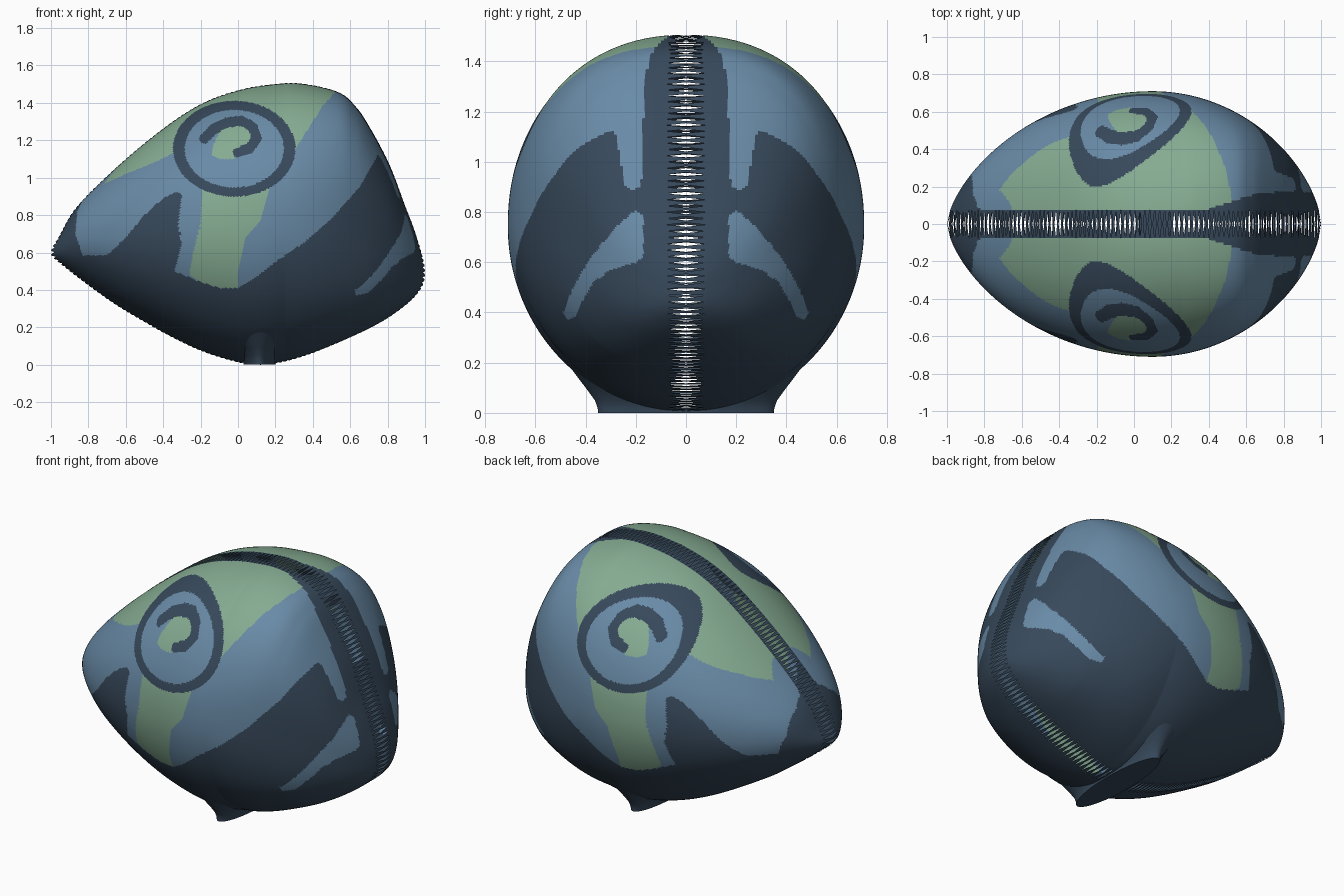
import bpy, bmesh
from math import acos, sin, cos, pi, hypot

cube = bpy.data.objects.get("Cube")
if cube:
    bpy.data.objects.remove(cube)


def material(name, colour):
    mat = bpy.data.materials.new(name)
    mat.use_nodes = True
    mat.diffuse_color = (*colour, 1)
    mat.node_tree.nodes["Principled BSDF"].inputs["Base Color"].default_value = (*colour, 1)
    return mat


MATERIALS = [
    material("light_blue", (.14, .255, .382)),
    material("soft_green", (.236, .41, .287)),
    material("dark_slate", (.038, .066, .104)),
]
BLUE, GREEN, DARK = range(3)

# Middle outline of the shell, nose to the left, in x and z
OUTLINE = [(-1, .6), (-.955, .69), (-.87, .835), (-.71, 1), (-.53, 1.16), (-.37, 1.285),
           (-.25, 1.365), (-.13, 1.425), (0, 1.467), (.13, 1.493), (.32, 1.505), (.53, 1.46),
           (.63, 1.38), (.71, 1.26), (.81, 1.07), (.89, .86), (.95, .7), (1, .5),
           (.955, .375), (.785, .24), (.54, .12), (.3, .03), (.1, 0), (-.1, .04),
           (-.31, .125), (-.58, .275), (-.74, .38), (-.95, .54)]

# Painted patches: side patches in x and z, rear patches in y and z
DARK_SIDE = [(-1.1, .97), (-.8, .97), (-.82, .9), (-.86, .82), (-.87, .7), (-.83, .585),
             (-.7, .585), (-.6, .68), (-.5, .8), (-.4, .89), (-.33, .925), (-.3, .91),
             (-.32, .75), (-.3, .65), (-.34, .5), (-.22, .45), (-.1, .41), (0, .41),
             (.1, .47), (.2, .55), (.35, .65), (.5, .78), (.65, .95), (.73, 1.09),
             (.755, 1.135), (1.1, 1.135), (1.1, -.1), (-1.1, -.1)]
GREEN_TOP = [(-.72, .965), (-.6, 1.02), (-.45, 1.08), (-.33, 1.14), (-.1, 1.1), (.1, 1.05),
             (.28, 1.11), (.45, 1.38), (.53, 1.47), (.53, 1.7), (-.59, 1.7), (-.62, 1.09)]
GREEN_STRIPE = [(-.19, .95), (-.2, .75), (-.24, .6), (-.26, .485), (-.22, .45), (-.1, .41),
                (0, .41), (0, .5), (.04, .68), (.12, .77), (.17, .95)]
GREEN_EYE = [(-.14, 1.12), (-.13, 1.18), (-.09, 1.26), (-.03, 1.3), (.06, 1.29),
             (.08, 1.22), (.05, 1.17), (0, 1.15), (-.02, 1.1), (-.1, 1.1)]
SPIRAL = [(0, 1.135), (.06, 1.155), (.1, 1.21), (.08, 1.27), (.02, 1.305),
          (-.06, 1.295), (-.13, 1.26), (-.18, 1.21)]
REAR_NOTCH = [(.3, 1.14), (.275, 1.1), (.26, 1), (.24, .9), (.215, .885), (.18, .9),
              (.17, 1), (.15, 1.14)]
REAR_CRESCENT = [(.2, .81), (.28, .74), (.38, .62), (.45, .5), (.49, .4), (.47, .37),
                 (.44, .385), (.41, .45), (.37, .52), (.3, .57), (.2, .6), (.165, .62),
                 (.16, .78)]


def clamp(v):
    return max(0, min(1, v))


def inside(p, poly):
    hit = False
    for (ax, ay), (bx, by) in zip(poly, poly[1:] + poly[:1]):
        if (ay > p[1]) != (by > p[1]) and p[0] < ax + (p[1] - ay) * (bx - ax) / (by - ay):
            hit = not hit
    return hit


def near(p, path, reach):
    for (ax, ay), (bx, by) in zip(path, path[1:]):
        dx, dy = bx - ax, by - ay
        u = clamp(((p[0] - ax) * dx + (p[1] - ay) * dy) / (dx * dx + dy * dy))
        if hypot(p[0] - ax - u * dx, p[1] - ay - u * dy) < reach:
            return True
    return False


def paint(c):
    """Choose the colour of a shell face from its centre."""
    if c.y < .08 + .09 * clamp((c.x - .4) / .28):
        return DARK
    p, rear = (c.x, c.z), (c.y, c.z)
    ring = hypot((c.x + .02) / .327, (c.z - 1.155) / .256)
    if ring < 1:
        if ring > .81 or near(p, SPIRAL, .027):
            return DARK
        return GREEN if inside(p, GREEN_EYE) else BLUE
    if c.x > .55 and (inside(rear, REAR_NOTCH) or inside(rear, REAR_CRESCENT)):
        return BLUE
    if inside(p, DARK_SIDE):
        return DARK
    if inside(p, GREEN_TOP) or inside(p, GREEN_STRIPE):
        return GREEN
    return BLUE


def spline_loop(points, count):
    """Closed smooth curve, resampled at even spacing."""
    n, fine = len(points), []
    for i in range(n):
        a, b, c, d = (points[(i + k) % n] for k in (-1, 0, 1, 2))
        for s in range(40):
            u = s / 40
            fine.append([.5 * (2 * q + (r - p) * u + (2 * p - 5 * q + 4 * r - t) * u * u
                               + (3 * q - p - 3 * r + t) * u ** 3)
                         for p, q, r, t in zip(a, b, c, d)])
    fine.append(fine[0])
    run = [0]
    for p, q in zip(fine, fine[1:]):
        run.append(run[-1] + hypot(q[0] - p[0], q[1] - p[1]))
    out, k = [], 0
    for i in range(count):
        goal = run[-1] * i / count
        while run[k + 1] < goal:
            k += 1
        u = (goal - run[k]) / (run[k + 1] - run[k])
        out.append([p + (q - p) * u for p, q in zip(fine[k], fine[k + 1])])
    return out


def heights(path):
    """Height of a left-to-right path at BINS + 1 stations, denser at the ends."""
    out, k = [], 0
    for i in range(BINS + 1):
        x = -cos(pi * i / BINS)
        while k < len(path) - 2 and path[k + 1][0] < x:
            k += 1
        (ax, az), (bx, bz) = path[k], path[k + 1]
        out.append(az + (bz - az) * clamp((x - ax) / max(bx - ax, 1e-6)))
    return out


COLS, ROWS, WIDTH, SLIT, BINS = 600, 112, .71, .075, 600
MID_X, MID_Z = .1, .74
loop = spline_loop(OUTLINE, COLS)
tip = max(range(COLS), key=lambda i: loop[i][0])
TOP = heights(loop[:tip + 1])
BOTTOM = heights(loop[:1] + loop[:tip - 1:-1])


def depth(x, z):
    """Half-width of the shell: rounded sections, fuller toward the rear."""
    s = acos(max(-1, min(1, -x))) / pi * BINS
    k = min(int(s), BINS - 1)
    top, low = (h[k] + (h[k + 1] - h[k]) * (s - k) for h in (TOP, BOTTOM))
    v = clamp(abs(2 * z - top - low) / max(top - low, 1e-5))
    rear = clamp((x - .25) / .45)
    e = 2.12 + .5 * rear if 2 * z > top + low else 2 + .8 * rear
    u, power = ((MID_X - x) / 1.1, .65) if x < MID_X else ((x - MID_X) / .9, .62)
    return WIDTH * clamp(1 - u * u) ** power * (1 - v ** e) ** (1 / e)


def toward(p, r):
    x, z = MID_X + (p[0] - MID_X) * r, MID_Z + (p[1] - MID_Z) * r
    return x, depth(x, z), z


def finish(bm, name):
    bmesh.ops.recalc_face_normals(bm, faces=bm.faces)
    for f in bm.faces:
        f.smooth = True
    mesh = bpy.data.meshes.new(name)
    bm.to_mesh(mesh)
    bm.free()
    for mat in MATERIALS:
        mesh.materials.append(mat)
    obj = bpy.data.objects.new(name, mesh)
    bpy.context.collection.objects.link(obj)
    return obj


# Shell half: columns run from the slit band to the side pole
bm = bmesh.new()
columns = []
for p in loop:
    lo, hi = 0, 1
    for step in range(22):
        r = (lo + hi) / 2
        lo, hi = (r, hi) if toward(p, r)[1] > SLIT else (lo, r)
    start = acos(lo)
    columns.append([bm.verts.new(toward(p, cos(start + (pi / 2 - start) * j / ROWS)))
                    for j in range(ROWS)])
pole = bm.verts.new((MID_X, WIDTH, MID_Z))
for a, b in zip(columns, columns[1:] + columns[:1]):
    for j in range(ROWS - 1):
        bm.faces.new((a[j], b[j], b[j + 1], a[j + 1]))
    bm.faces.new((a[-1], b[-1], pole))

# Slit band: narrow bars with pointed openings between them
edge = [c[0] for c in columns]
for i in range(0, COLS, 3):
    (ax, az), (bx, bz) = loop[i + 1], loop[i + 2]
    a, b = bm.verts.new((ax, 0, az)), bm.verts.new((bx, 0, bz))
    bm.faces.new((a, b, edge[i + 2], edge[i + 1]))
    bm.faces.new((a, edge[i + 1], edge[i]))
    bm.faces.new((b, edge[(i + 3) % COLS], edge[i + 2]))

for f in bm.faces:
    f.material_index = paint(f.calc_center_median())
shell = finish(bm, "shell")
mirror = shell.modifiers.new("both_halves", 'MIRROR')
mirror.use_axis = (False, True, False)

# Base: a flared oval foot, kept only where it stands out of the shell
bm = bmesh.new()
SIDES, rows = 96, []
for rx, ry, z in [(.3, .475, .2), (.2, .43, .14), (.14, .392, .09), (.105, .363, .05),
                  (.088, .352, .02), (.085, .35, 0)]:
    rows.append([bm.verts.new((.115 + rx * cos(2 * pi * i / SIDES),
                               ry * sin(2 * pi * i / SIDES), z)) for i in range(SIDES)])
for a, b in zip(rows, rows[1:]):
    for i in range(SIDES):
        k = (i + 1) % SIDES
        bm.faces.new((a[i], a[k], b[k], b[i]))
bm.faces.new(rows[-1])
for f in bm.faces:
    f.material_index = DARK
hidden = [f for f in bm.faces
          if all(depth(v.co.x, v.co.z) > abs(v.co.y) + .01 for v in f.verts)]
bmesh.ops.delete(bm, geom=hidden, context='FACES')
foot = finish(bm, "base_foot")
bpy.ops.object.select_all(action='DESELECT')
foot.select_set(True)
bpy.context.view_layer.objects.active = foot
bpy.ops.object.shade_smooth_by_angle()
